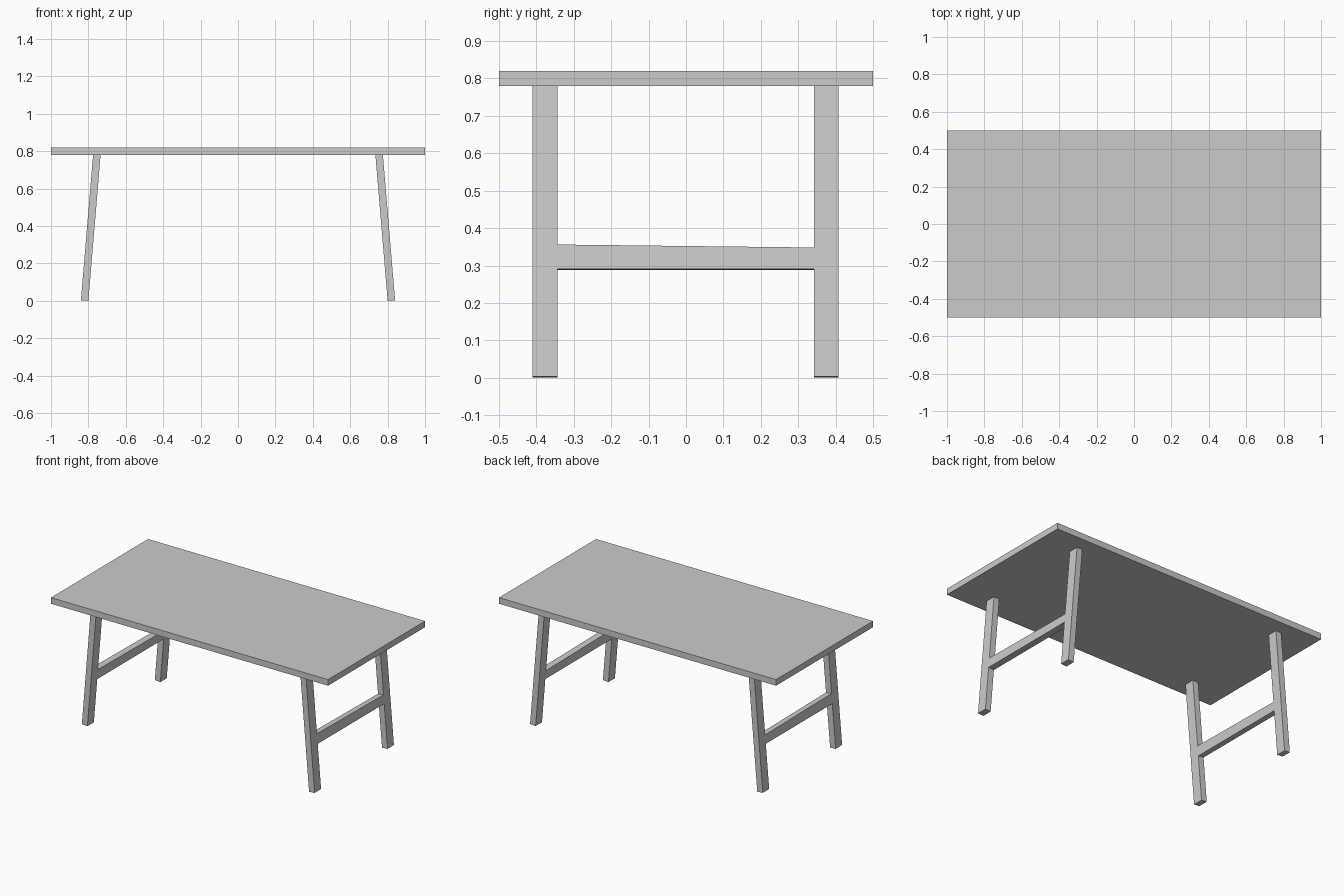
import bpy, bmesh, math

if "Cube" in bpy.data.objects:
    bpy.data.objects.remove(bpy.data.objects["Cube"])

TILT = math.radians(4.8)   # outward splay of the legs
HALF = 0.02                # half thickness of legs and rails
FOOT_X = 0.82
S, C = math.sin(TILT), math.cos(TILT)
FOOT_Z = HALF * S


def on_leg(along, side):
    """Point (x, z) in the right-hand leg's tilted frame."""
    return (FOOT_X - along * S + side * C, FOOT_Z + along * C + side * S)


def prism(name, y0, prof0, y1, prof1, flip=1):
    """Solid between two four-point x/z sections; flip=-1 mirrors it in x."""
    bm = bmesh.new()
    a = [bm.verts.new((flip * x, y0, z)) for x, z in prof0]
    b = [bm.verts.new((flip * x, y1, z)) for x, z in prof1]
    bm.faces.new(a)
    bm.faces.new(b[::-1])
    for i in range(4):
        j = (i + 1) % 4
        bm.faces.new((a[j], a[i], b[i], b[j]))
    bmesh.ops.recalc_face_normals(bm, faces=bm.faces)
    mesh = bpy.data.meshes.new(name)
    bm.to_mesh(mesh)
    bm.free()
    obj = bpy.data.objects.new(name, mesh)
    bpy.context.collection.objects.link(obj)


def leg_top(side):
    """Leg corner cut level with the underside of the top."""
    along = (0.78 - FOOT_Z - side * S) / C
    return on_leg(along, side)


def rail_section(low, high):
    return [on_leg(low, -HALF), on_leg(low, HALF),
            on_leg(high, HALF), on_leg(high, -HALF)]


# Table top
top = [(-1, 0.78), (1, 0.78), (1, 0.82), (-1, 0.82)]
prism("table_top", -0.5, top, 0.5, top)

# Splayed legs and the slightly tapered rail at each end
leg = [on_leg(0, -HALF), on_leg(0, HALF), leg_top(HALF), leg_top(-HALF)]
for end, flip in (("right", 1), ("left", -1)):
    prism(f"{end}_front_leg", -0.41, leg, -0.343, leg, flip)
    prism(f"{end}_back_leg", 0.342, leg, 0.408, leg, flip)
    prism(f"{end}_rail", -0.343, rail_section(0.289, 0.354),
          0.342, rail_section(0.289, 0.346), flip)
